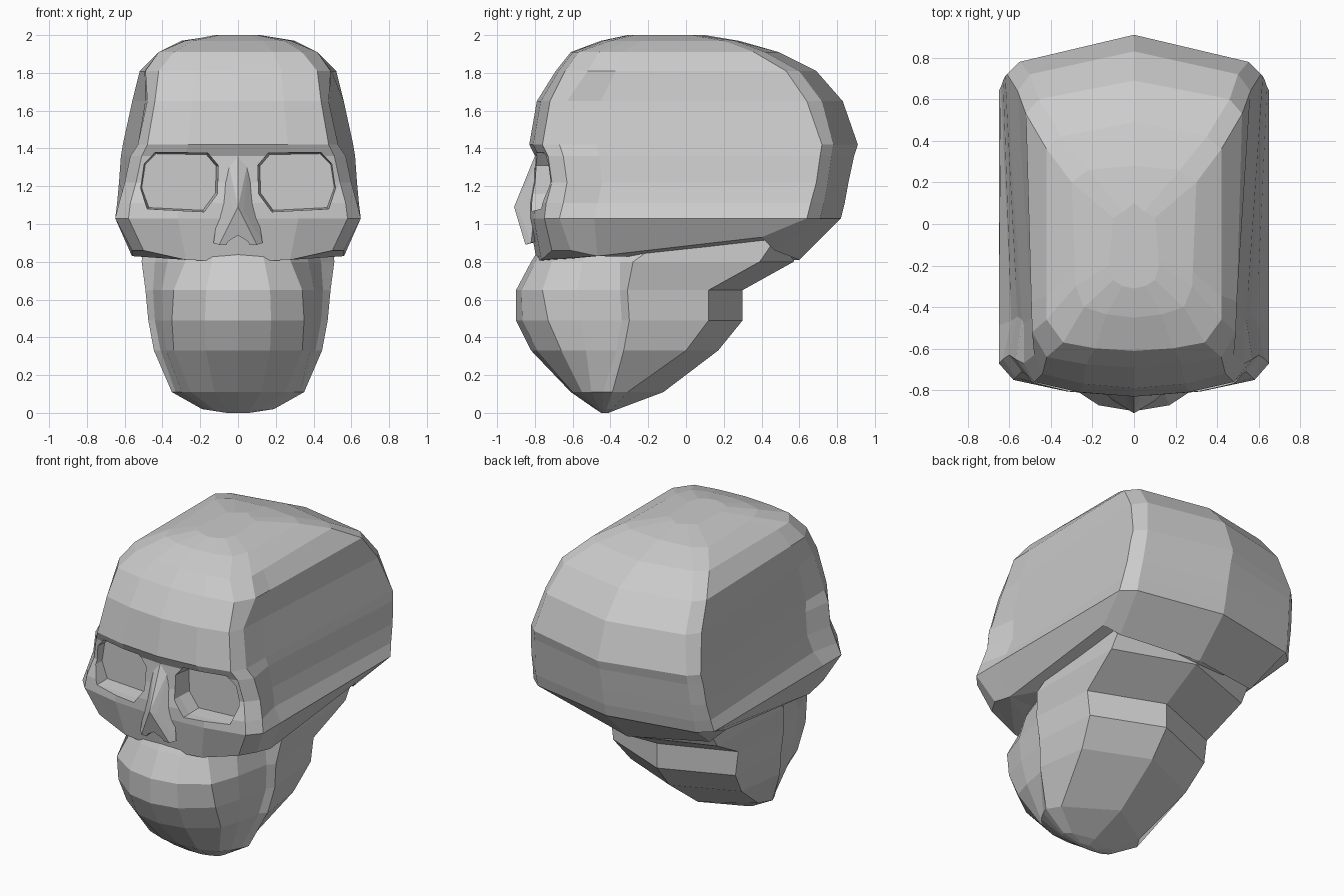
import bpy, bmesh

if "Cube" in bpy.data.objects:
    bpy.data.objects.remove(bpy.data.objects["Cube"])


def finish(name, bm):
    bmesh.ops.remove_doubles(bm, verts=bm.verts, dist=0.0005)
    bmesh.ops.recalc_face_normals(bm, faces=bm.faces)
    me = bpy.data.meshes.new(name)
    bm.to_mesh(me)
    bm.free()
    ob = bpy.data.objects.new(name, me)
    bpy.context.collection.objects.link(ob)
    return ob


def loft(name, rings):
    """Skin closed rings of equal length and cap both ends."""
    bm = bmesh.new()
    rows = [[bm.verts.new(p) for p in r] for r in rings]
    n = len(rows[0])
    for a, b in zip(rows, rows[1:]):
        for i in range(n):
            j = (i + 1) % n
            bm.faces.new((a[i], a[j], b[j], b[i]))
    bm.faces.new(rows[0])
    bm.faces.new(rows[-1])
    bmesh.ops.triangulate(bm, faces=[f for f in bm.faces if len(f.verts) > 4])
    return finish(name, bm)


def mirrored(half):
    """Half outline from front centre to back centre -> full ring."""
    return half + [(-x, y, z) for x, y, z in half[-2:0:-1]]


def hull(name, pts):
    bm = bmesh.new()
    for p in pts:
        bm.verts.new(p)
    bmesh.ops.convex_hull(bm, input=bm.verts)
    return finish(name, bm)


def cut(target, cutter):
    m = target.modifiers.new("cut", 'BOOLEAN')
    m.operation = 'DIFFERENCE'
    m.solver = 'EXACT'
    m.object = cutter
    bpy.context.view_layer.objects.active = target
    bpy.ops.object.modifier_apply(modifier=m.name)
    bpy.data.objects.remove(cutter, do_unlink=True)


# Cranium levels: z, front y, front corner, side front, side back, back corner, back y
CRANIUM = [
    (2.00, -.31, .10, -.27, .12, -.20, .10, .03, .05, .06, .10),
    (1.97, -.45, .24, -.40, .28, -.30, .30, .20, .22, .26, .28),
    (1.91, -.61, .34, -.57, .42, -.46, .42, .36, .35, .42, .49),
    (1.81, -.69, .42, -.64, .49, -.52, .52, .53, .46, .60, .69),
    (1.65, -.79, .44, -.72, .48, -.63, .56, .64, .50, .72, .83),
    (1.42, -.83, .48, -.76, .53, -.67, .61, .72, .55, .78, .91),
    (1.36, -.80, .51, -.73, .57, -.65, .62, .71, .55, .77, .89),
    (1.22, -.81, .54, -.71, .60, -.63, .63, .69, .56, .75, .86),
    (1.11, -.83, .57, -.74, .63, -.65, .64, .66, .57, .73, .84),
    (1.03, -.83, .58, -.75, .65, -.67, .65, .64, .57, .71, .82),
    (.86, -.79, .50, -.71, .56, -.61, .57, .40, .50, .47, .60),
]
TEMPLE = {1.42: .53, 1.36: .54, 1.22: .56, 1.11: .59}   # hollow half-widths
rings = []
for z, yf, cx, cy, sx, sy, bx, by, kx, ky, yb in CRANIUM:
    low = z < 1
    my = sy + .14 * (by - sy)
    mx = min(sx + .14 * (bx - sx), TEMPLE.get(z, 1))
    rings.append(mirrored([
        (0, yf, z - .06 * low),
        (cx * .55, yf + .3 * (cy - yf), z - .05 * low),
        (cx, cy, z), (sx, sy, z), (mx, my, z - .03 * low),
        (bx, by, z + .07 * low), (kx, ky, z), (0, yb, z - .05 * low)]))
cranium = loft("cranium", rings)

# Eye sockets: slightly tapered octagonal recesses
SOCKET = [(.16, 1.375), (.44, 1.38), (.50, 1.32), (.52, 1.19),
          (.48, 1.08), (.18, 1.065), (.11, 1.16), (.105, 1.31)]
for s in (1, -1):
    def socket_ring(y, k):
        return [(s * (.31 + (x - .31) * k), y, 1.22 + (z - 1.22) * k) for x, z in SOCKET]
    cut(cranium, loft("socket_cutter", [socket_ring(-1.0, 1.02), socket_ring(-.76, 1.0),
                                        socket_ring(-.67, .95)]))

# Nose: ridge flaring down to the nostril edge
nose_half = [(.06, -.77, 1.36), (.08, -.80, 1.09), (.03, -.885, 1.07),
             (.13, -.82, .90), (.10, -.85, .89)]
nose = hull("nose", [(s * x, y, z) for x, y, z in nose_half for s in (1, -1)]
            + [(0, -.91, 1.09), (0, -.80, 1.36), (0, -.74, .92), (0, -.86, .93)])
cut(nose, hull("nostril_cutter", [(x, y, z) for y in (-1, -.80)
                                  for x, z in ((-.085, .85), (.085, .85), (.05, .91),
                                               (0, .94), (-.05, .91))]))

# Jaw levels: z, front y, front corner, cheek end, ramus step, back corner, back y
JAW = [
    (.93, -.74, .22, -.66, .40, -.33, .50, -.10, .50, .48, .60),
    (.80, -.82, .28, -.71, .44, -.35, .51, -.28, .50, .39, .57),
    (.65, -.90, .34, -.76, .45, -.35, .49, -.31, .46, .12, .30),
    (.49, -.90, .35, -.73, .44, -.34, .475, -.30, .44, .12, .30),
    (.33, -.82, .34, -.66, .41, -.37, .445, -.33, .40, .00, .17),
    (.11, -.61, .25, -.55, .33, -.44, .35, -.39, .30, -.31, -.12),
    (.02, -.48, .13, -.47, .18, -.44, .19, -.42, .15, -.39, -.36),
    (.00, -.45, .05, -.45, .06, -.44, .06, -.43, .05, -.42, -.41),
]
rings = []
for z, yf, fx, fy, mx, my, rx, ry, kx, ky, yb in JAW:
    rings.append(mirrored([
        (0, yf, z), (fx * .5, yf + .2 * (fy - yf), z), (fx, fy, z),
        # cheek point bulging just past the straight line
        (fx + .58 * (mx - fx), fy + .45 * (my - fy), z),
        (mx, my, z), (rx, ry, z), (kx, ky, z), (0, yb, z)]))
jaw = loft("jaw", rings)
